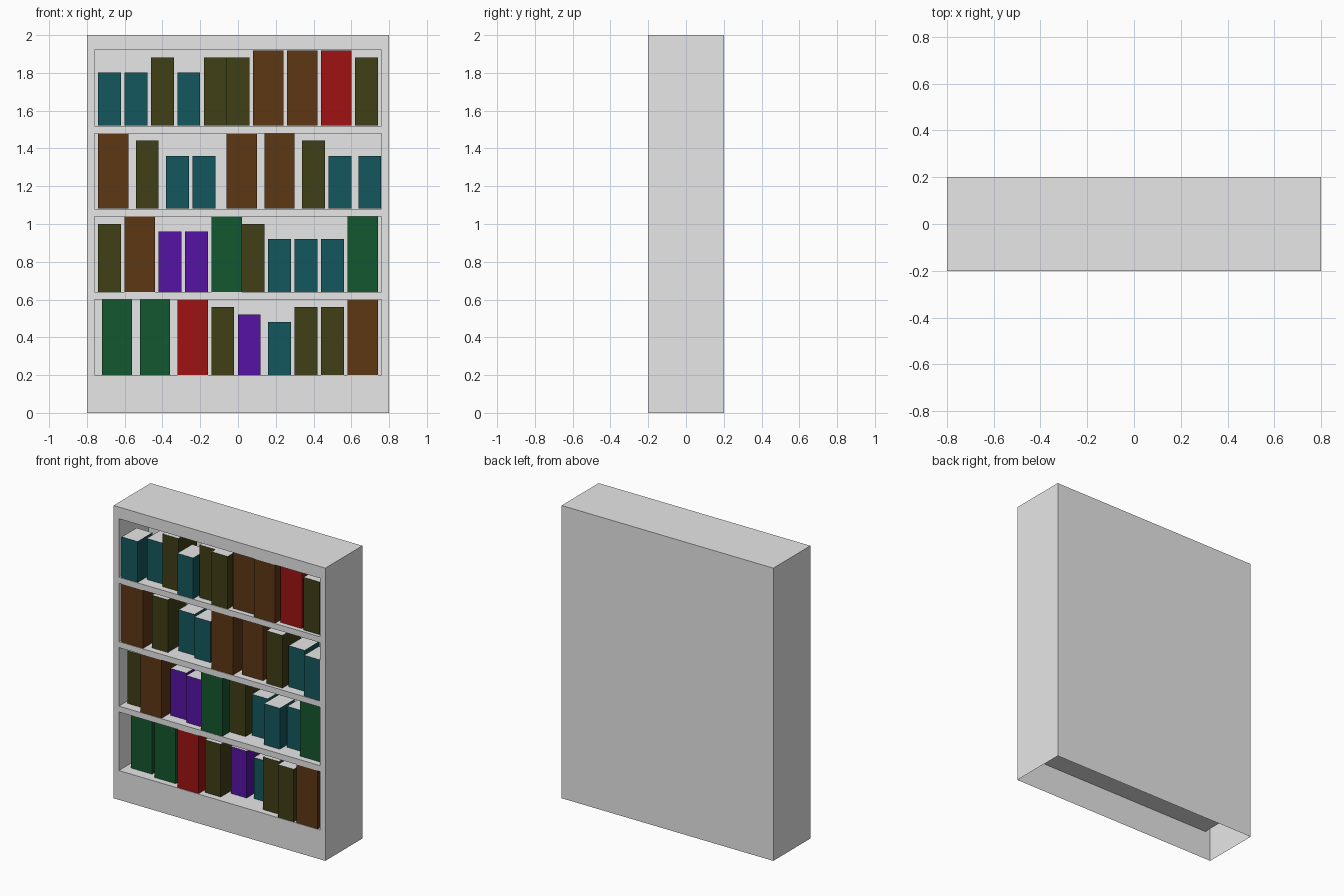
import bpy, bmesh

if "Cube" in bpy.data.objects:
    bpy.data.objects.remove(bpy.data.objects["Cube"])

def material(name, col):
    m = bpy.data.materials.new(name)
    m.diffuse_color = (*col, 1)
    m.use_nodes = True
    m.node_tree.nodes["Principled BSDF"].inputs["Base Color"].default_value = m.diffuse_color
    return m

grey = material("case_grey", (0.8, 0.8, 0.8))
# kind: (material, width, height, depth)
KINDS = {
    "T": (material("teal", (0.007, 0.096, 0.112)), 0.12, 0.28, 0.16),
    "P": (material("purple", (0.096, 0.006, 0.378)), 0.12, 0.32, 0.18),
    "O": (material("olive", (0.053, 0.05, 0.008)), 0.12, 0.36, 0.20),
    "B": (material("brown", (0.113, 0.038, 0.007)), 0.16, 0.398, 0.24),
    "G": (material("green", (0.007, 0.096, 0.028)), 0.16, 0.398, 0.24),
    "R": (material("red", (0.348, 0.006, 0.006)), 0.16, 0.398, 0.24),
}

def make_object(name, bm, mats):
    bmesh.ops.remove_doubles(bm, verts=bm.verts, dist=1e-5)
    bmesh.ops.recalc_face_normals(bm, faces=bm.faces)
    me = bpy.data.meshes.new(name)
    bm.to_mesh(me)
    bm.free()
    for m in mats:
        me.materials.append(m)
    ob = bpy.data.objects.new(name, me)
    bpy.context.collection.objects.link(ob)
    return ob

# Case: one continuous shell, open underneath, with recessed shelves
FRONT, BACK, INNER = -0.2, 0.2, 0.12
xs = [-0.8, -0.76, 0.76, 0.8]
zs = [0, 0.2, 0.6, 0.64, 1.04, 1.08, 1.48, 1.52, 1.92, 2.0]
bm = bmesh.new()

def quad(*pts):
    return bm.faces.new([bm.verts.new(p) for p in pts])

def side(x, z0, z1, y0, y1):
    quad((x, y0, z0), (x, y1, z0), (x, y1, z1), (x, y0, z1))

def level(z, x0, x1, y0, y1):
    quad((x0, y0, z), (x1, y0, z), (x1, y1, z), (x0, y1, z))

def upright(y, x0, x1, z0, z1):
    quad((x0, y, z0), (x1, y, z0), (x1, y, z1), (x0, y, z1))

for j, (z0, z1) in enumerate(zip(zs, zs[1:])):
    for i, (x0, x1) in enumerate(zip(xs, xs[1:])):
        level(2.0, x0, x1, FRONT, BACK) if j == 8 else None
        upright(BACK, x0, x1, z0, z1)
        if i == 1 and j % 2 == 1:                # recessed compartment
            upright(INNER, x0, x1, z0, z1)
            for x in (x0, x1):
                side(x, z0, z1, FRONT, INNER)
            for z in (z0, z1):
                level(z, x0, x1, FRONT, INNER)
        else:                                    # front frame
            upright(FRONT, x0, x1, z0, z1)
    for x in (xs[0], xs[-1]):
        side(x, z0, z1, FRONT, BACK)
make_object("bookcase", bm, [grey])

# Books: floor height -> (kind, left edge, setback from the front)
ROWS = {
    1.52: [("T", -.74, 0), ("T", -.60, .07), ("O", -.46, .04), ("T", -.32, 0),
           ("O", -.18, .04), ("O", -.06, 0), ("B", .08, .03), ("B", .26, 0),
           ("R", .44, .03), ("O", .62, .02)],
    1.08: [("B", -.74, 0), ("O", -.54, .04), ("T", -.38, .10), ("T", -.24, .07),
           ("B", -.06, 0), ("B", .14, .04), ("O", .34, .02), ("T", .48, .06),
           ("T", .638, 0)],
    0.64: [("O", -.74, .06), ("B", -.60, 0), ("P", -.42, .07), ("P", -.28, .04),
           ("G", -.14, 0), ("O", .02, .08), ("T", .16, .12), ("T", .30, .05),
           ("T", .44, .10), ("G", .58, .04)],
    0.20: [("G", -.72, .07), ("G", -.52, .04), ("R", -.32, 0), ("O", -.14, .04),
           ("P", 0, .12), ("T", .16, .14), ("O", .30, .04), ("O", .44, 0),
           ("B", .58, 0)],
}
for z, row in ROWS.items():
    for kind, x, setback in row:
        mat, w, h, d = KINDS[kind]
        bm = bmesh.new()
        bmesh.ops.create_cube(bm, size=1)
        y = FRONT + 0.002 + setback
        for v in bm.verts:
            v.co = (x + (v.co.x + .5) * w, y + (v.co.y + .5) * d,
                    z + 0.001 + (v.co.z + .5) * h)
        bm.normal_update()
        for f in bm.faces:                       # grey page tops
            f.material_index = 1 if f.normal.z > 0.5 else 0
        make_object("book", bm, [mat, grey])
